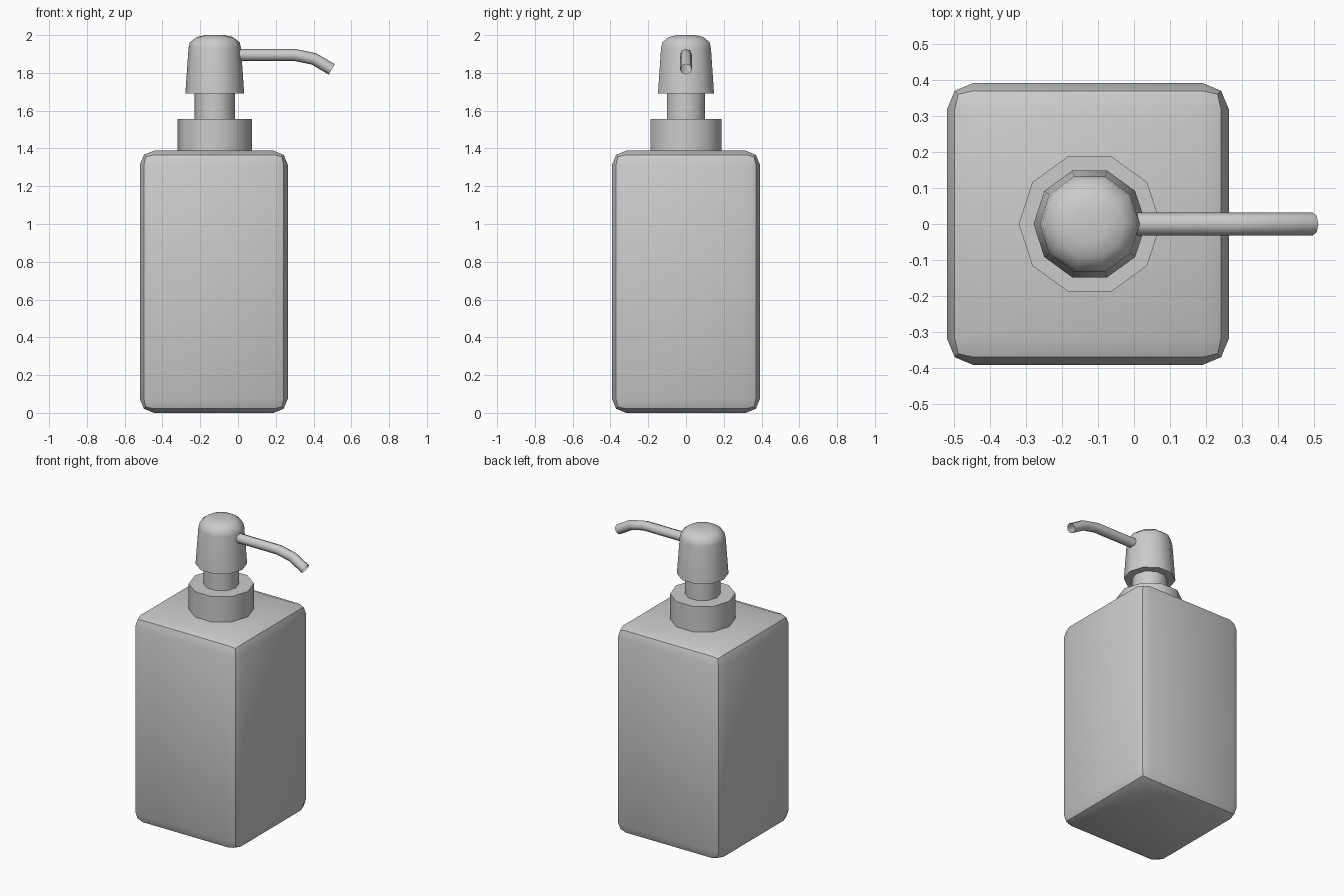
import bpy, bmesh
from math import cos, sin, pi, radians

if "Cube" in bpy.data.objects:
    bpy.data.objects.remove(bpy.data.objects["Cube"])

CX = -0.123   # pump axis
SIDES = 10


def finish(obj):
    bpy.ops.object.select_all(action='DESELECT')
    obj.select_set(True)
    bpy.context.view_layer.objects.active = obj
    bpy.ops.object.shade_smooth_by_angle(angle=radians(40))


def lathe(name, profile):
    """Revolve (radius, z) points around the pump axis, capped at both ends."""
    bm = bmesh.new()
    rings = [[bm.verts.new((CX + r * cos(2 * pi * i / SIDES), r * sin(2 * pi * i / SIDES), z))
              for i in range(SIDES)] for r, z in profile]
    for a, b in zip(rings, rings[1:]):
        for i in range(SIDES):
            j = (i + 1) % SIDES
            bm.faces.new((a[i], a[j], b[j], b[i]))
    bm.faces.new(rings[0][::-1])
    bm.faces.new(rings[-1])
    mesh = bpy.data.meshes.new(name)
    bm.to_mesh(mesh)
    bm.free()
    obj = bpy.data.objects.new(name, mesh)
    bpy.context.collection.objects.link(obj)
    finish(obj)
    return obj


# Square bottle with rounded edges
bpy.ops.mesh.primitive_cube_add(size=1, location=(-0.128, 0, 0.694))
bottle = bpy.context.object
bottle.name = "bottle"
bottle.scale = (0.784, 0.784, 1.388)
bpy.ops.object.transform_apply(location=False, rotation=False, scale=True)
bevel = bottle.modifiers.new("rounded_edges", 'BEVEL')
bevel.width = 0.075
bevel.segments = 2
bpy.ops.object.modifier_apply(modifier=bevel.name)
finish(bottle)

# Pump: collar, neck and domed head
lathe("collar", [(0.197, 1.38), (0.197, 1.557)])
lathe("neck", [(0.107, 1.55), (0.107, 1.70)])
lathe("pump_head", [(0.156, 1.69), (0.139, 1.93), (0.132, 1.962),
                    (0.096, 1.99), (0.05, 2.0)])

# Bent spout, open at the tip
curve = bpy.data.curves.new("spout", 'CURVE')
curve.dimensions = '3D'
curve.bevel_depth = 0.032
curve.bevel_resolution = 2
path = [(-0.03, 1.895), (0.30, 1.895), (0.402, 1.874), (0.496, 1.819)]
spline = curve.splines.new('POLY')
spline.points.add(len(path) - 1)
for p, (x, z) in zip(spline.points, path):
    p.co = (x, 0, z, 1)
spout = bpy.data.objects.new("spout", curve)
bpy.context.collection.objects.link(spout)
bpy.ops.object.select_all(action='DESELECT')
spout.select_set(True)
bpy.context.view_layer.objects.active = spout
bpy.ops.object.convert(target='MESH')
spout = bpy.context.object
spout.name = "spout"
bpy.ops.object.shade_smooth_by_angle(angle=radians(50))
